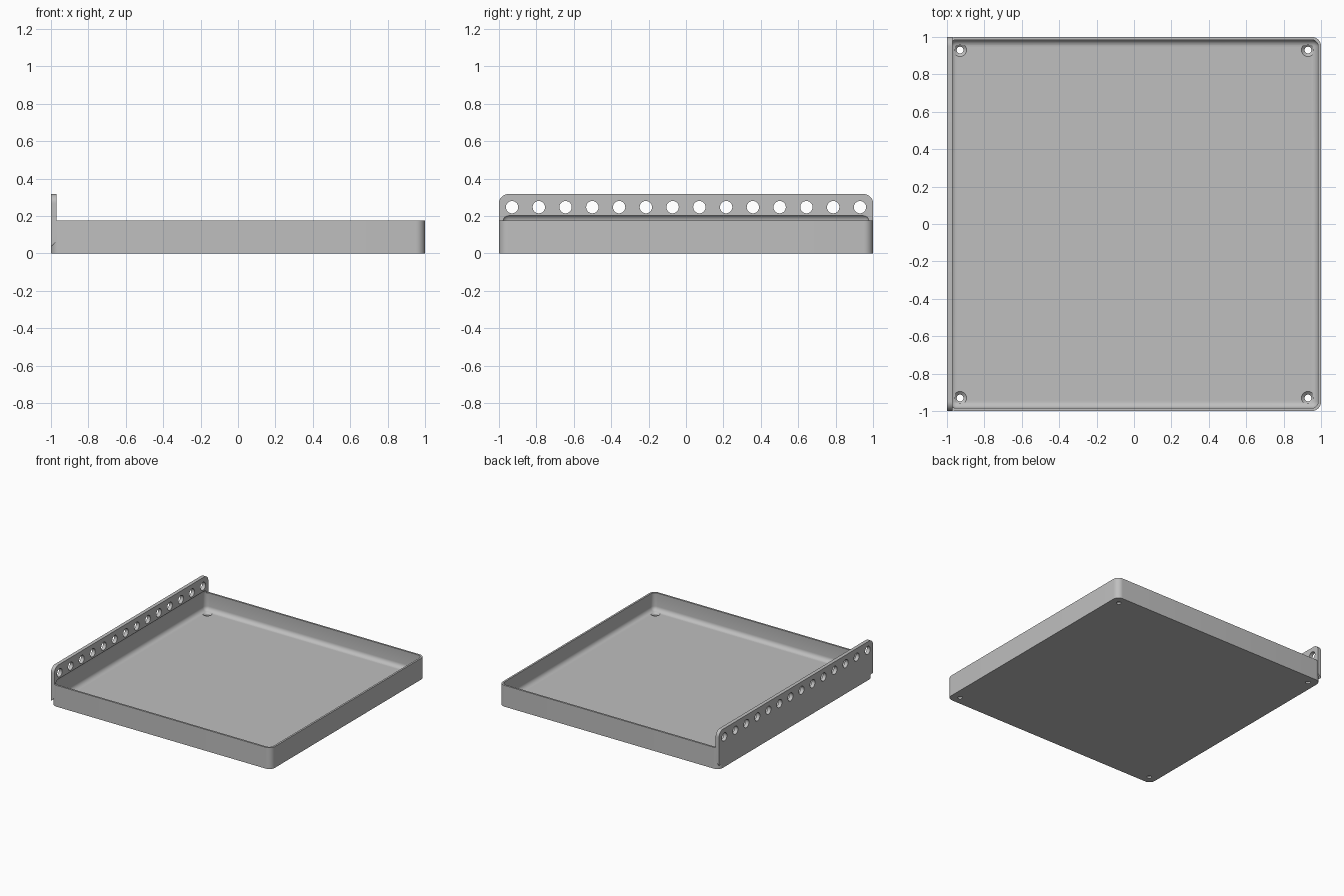
import bpy, bmesh
from math import pi, radians
from mathutils import Matrix, Vector

cube = bpy.data.objects.get("Cube")
if cube:
    bpy.data.objects.remove(cube, do_unlink=True)

grey = bpy.data.materials.new("plain_grey")
grey.use_nodes = True
COLOUR = (0.52, 0.52, 0.52, 1)
grey.diffuse_color = COLOUR
grey.node_tree.nodes["Principled BSDF"].inputs["Base Color"].default_value = COLOUR


def add_object(name, bm):
    bmesh.ops.recalc_face_normals(bm, faces=bm.faces)
    mesh = bpy.data.meshes.new(name)
    bm.to_mesh(mesh)
    bm.free()
    mesh.materials.append(grey)
    obj = bpy.data.objects.new(name, mesh)
    bpy.context.collection.objects.link(obj)
    return obj


def box(low, high):
    low, high = Vector(low), Vector(high)
    bm = bmesh.new()
    place = Matrix.Translation((low + high) / 2) @ Matrix.Diagonal((*(high - low), 1))
    bmesh.ops.create_cube(bm, size=1, matrix=place)
    return bm


def round_edges(bm, radius, segments, rule=lambda a, b: True):
    edges = [e for e in bm.edges if rule(e.verts[0].co, e.verts[1].co)]
    bmesh.ops.bevel(bm, geom=edges, offset=radius, segments=segments,
                    profile=0.5, affect='EDGES', clamp_overlap=True)


def drill(bm, centre, r_low, r_high, depth, turn=Matrix()):
    bmesh.ops.create_cone(bm, cap_ends=True, segments=32, radius1=r_low,
                          radius2=r_high, depth=depth,
                          matrix=Matrix.Translation(centre) @ turn)


def boolean(target, tool, operation):
    mod = target.modifiers.new(tool.name, 'BOOLEAN')
    mod.operation = operation
    mod.solver = 'EXACT'
    mod.object = tool
    bpy.context.view_layer.objects.active = target
    bpy.ops.object.modifier_apply(modifier=mod.name)
    bpy.data.objects.remove(tool, do_unlink=True)


# Solid tray block with rounded upright corners
bm = box((-1, -1, 0), (1, 1, 0.175))
round_edges(bm, 0.05, 10, lambda a, b: abs(a.z - b.z) > 0.1)
tray = add_object("tray", bm)

# Tall side plate with rounded top corners and a sloped underside
bm = box((-1, -1, 0.035), (-0.97, 1, 0.317))
for v in bm.verts:
    if v.co.z < 0.1 and v.co.x > -0.98:
        v.co.z = 0.065
round_edges(bm, 0.05, 10,
            lambda a, b: abs(a.x - b.x) > 0.01 and min(a.z, b.z) > 0.2)
boolean(tray, add_object("side_plate", bm), 'UNION')

# Filleted hollow, which also undercuts the plate
bm = box((-0.985, -0.985, 0.03), (0.985, 0.985, 0.208))
round_edges(bm, 0.036, 8)
boolean(tray, add_object("hollow_cutter", bm), 'DIFFERENCE')

# Row of round holes through the plate
bm = bmesh.new()
COUNT = 14
for i in range(COUNT):
    y = -0.93 + 1.86 * i / (COUNT - 1)
    drill(bm, (-0.985, y, 0.247), 0.033, 0.033, 0.1, Matrix.Rotation(pi / 2, 4, 'Y'))
boolean(tray, add_object("plate_hole_cutter", bm), 'DIFFERENCE')

# Countersunk screw holes in the floor corners
for name, r_low, r_high, z, depth in (("screw_hole_cutter", 0.018, 0.018, 0, 0.1),
                                      ("countersink_cutter", 0.018, 0.036, 0.023, 0.016)):
    bm = bmesh.new()
    for x in (-0.93, 0.93):
        for y in (-0.93, 0.93):
            drill(bm, (x, y, z), r_low, r_high, depth)
    boolean(tray, add_object(name, bm), 'DIFFERENCE')

# Smooth fillets, crisp edges
bpy.ops.object.select_all(action='DESELECT')
tray.select_set(True)
bpy.context.view_layer.objects.active = tray
bpy.ops.object.shade_smooth_by_angle(angle=radians(30))
